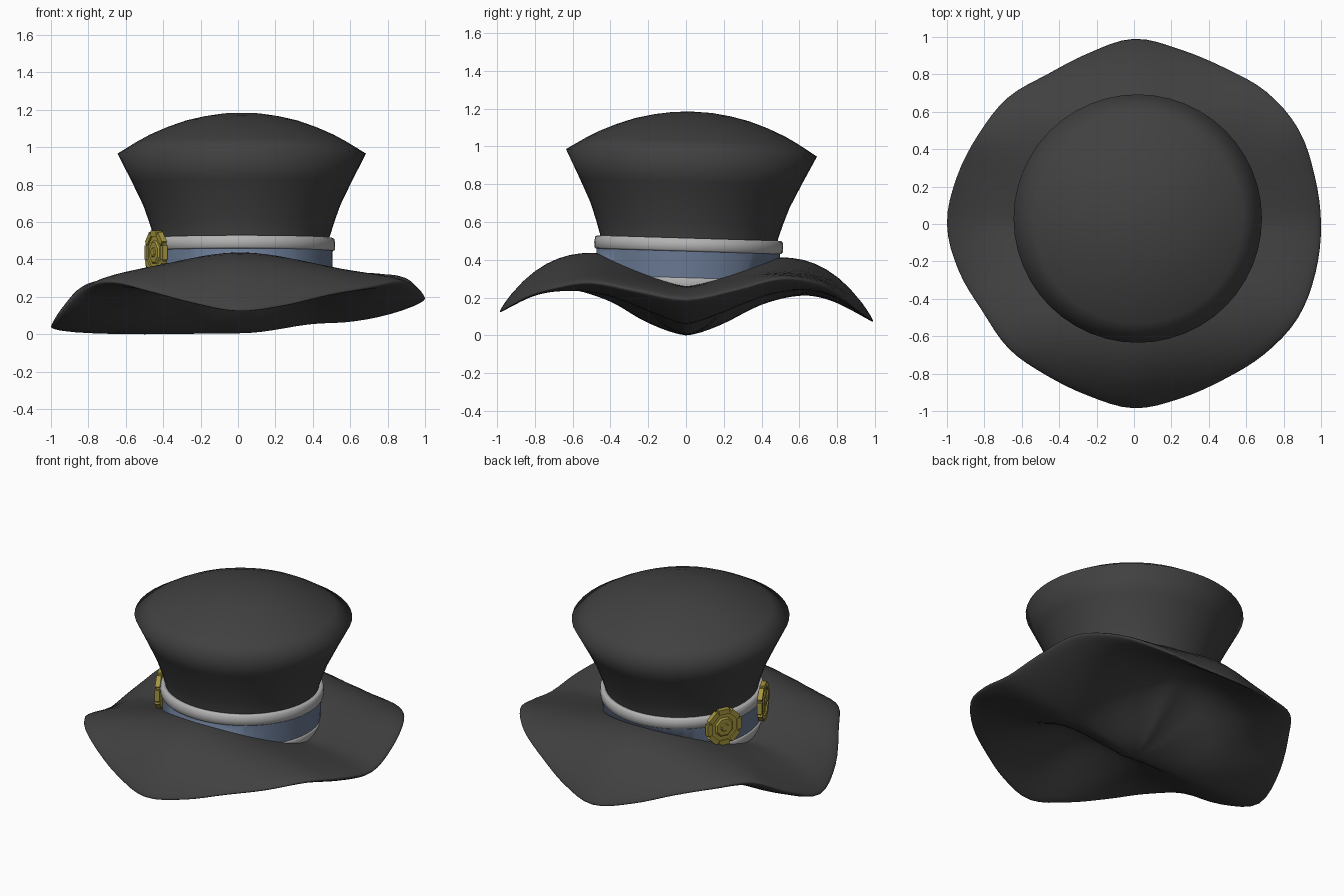
import bpy, bmesh, math
from mathutils import Matrix, Vector

cube = bpy.data.objects.get("Cube")
if cube:
    bpy.data.objects.remove(cube, do_unlink=True)


def material(name, rgb):
    m = bpy.data.materials.new(name)
    m.use_nodes = True
    m.diffuse_color = (*rgb, 1)
    bsdf = next(n for n in m.node_tree.nodes if n.type == 'BSDF_PRINCIPLED')
    bsdf.inputs["Base Color"].default_value = (*rgb, 1)
    return m


FELT = material("dark_felt", (0.052, 0.052, 0.052))
TRIM = material("pale_grey_trim", (0.45, 0.45, 0.45))
RIBBON = material("blue_ribbon", (0.14, 0.19, 0.29))
GOLD = material("gold", (0.38, 0.31, 0.05))

# Brim outline and edge height, one value every 15 degrees from +x
RADIUS = [1.0, 1.0, 1.015, 1.0, .965, .965, .99, .945, .925, .955, .96, .98,
          1.0, .97, .935, .945, .935, .95, .985, .965, .96, .985, 1.01, 1.005]
EDGE = [.19, .24, .30, .27, .20, .12, .075, .12, .19, .245, .25, .13,
        .04, .12, .25, .28, .23, .17, .125, .155, .21, .25, .28, .235]


def sample(table, angle):
    """Smooth periodic interpolation of a table around the circle."""
    n = len(table)
    f = (angle / math.tau) % 1 * n
    i, t = int(f), f % 1
    a, b, c, d = (table[(i + k) % n] for k in (-1, 0, 1, 2))
    return b + t / 2 * (c - a + t * (2 * a - 5 * b + 4 * c - d + t * (3 * (b - c) + d - a)))


def brim_height(angle, u, top):
    """Height of the upper or lower brim skin at fraction u of its radius."""
    s = abs(math.sin(angle))
    if top:
        middle, power, half = 0.2, 2.3, 0.03
        fold = 0.225 + 0.005 * math.cos(angle) + 0.17 * s ** 1.3
    else:
        middle, power, half = 0.035, 1.7, -0.03
        fold = 0.06 + 0.03 * math.cos(angle) + 0.32 * s ** 1.5
    fold -= 0.012 * math.sin(angle)
    offset = half * math.sqrt(1 - u ** 9)
    if u < 0.5:
        return middle + (fold - middle) * (1 - math.cos(math.tau * u)) / 2 + offset
    return fold + (sample(EDGE, angle) - fold) * (2 * u - 1) ** power + offset


def finish(name, bm, mat, smooth=True):
    bmesh.ops.recalc_face_normals(bm, faces=bm.faces)
    mesh = bpy.data.meshes.new(name)
    bm.to_mesh(mesh)
    bm.free()
    mesh.materials.append(mat)
    if smooth:
        mesh.shade_smooth()
    ob = bpy.data.objects.new(name, mesh)
    bpy.context.scene.collection.objects.link(ob)
    return ob


def skin(bm, rings, closed=False):
    """Bridge rings of vertices; a ring of one vertex is a pole."""
    pairs = list(zip(rings, rings[1:]))
    if closed:
        pairs.append((rings[-1], rings[0]))
    for a, b in pairs:
        n = max(len(a), len(b))
        for i in range(n):
            j = (i + 1) % n
            corners = [a[i % len(a)], a[j % len(a)], b[j % len(b)], b[i % len(b)]]
            bm.faces.new(list(dict.fromkeys(corners)))


def make_brim(segments=96):
    bm = bmesh.new()
    steps = [k / 16 for k in range(16)] + [.965, .985, .996]
    layers = [(u, True) for u in steps] + [(1, True)]
    layers += [(u, False) for u in reversed(steps)]
    rings = []
    for u, top in layers:
        ring = []
        for i in range(segments if u else 1):
            a = math.tau * i / segments
            r = u * sample(RADIUS, a)
            ring.append(bm.verts.new((r * math.cos(a), r * math.sin(a),
                                      brim_height(a, u, top))))
        rings.append(ring)
    skin(bm, rings)
    return finish("brim", bm, FELT)


TILT = 0.03
CENTRE_X = 0.02


def lathe(name, profile, mat, closed=False, segments=48):
    """Turn a profile about the tilted crown axis, resting it inside the brim."""
    bm = bmesh.new()
    rings = []
    for r, h in profile:
        ring = []
        for i in range(segments if r else 1):
            a = math.tau * i / segments
            x, y = CENTRE_X + r * math.cos(a), r * math.sin(a)
            y, z = y + TILT * h, h - TILT * y
            around = math.atan2(y, x)
            u = math.hypot(x, y) / sample(RADIUS, around)
            floor = (brim_height(around, u, True) + brim_height(around, u, False)) / 2
            ring.append(bm.verts.new((x, y, max(z, floor))))
        rings.append(ring)
    skin(bm, rings, closed)
    return finish(name, bm, mat)


make_brim()

# Flared crown with a domed top
lathe("crown", [(.465, .15), (.465, .4), (.47, .52), (.495, .6), (.527, .69),
                (.585, .81), (.664, .966), (.56, 1.03), (.49, 1.068),
                (.4, 1.107), (.3, 1.142), (.2, 1.165), (.1, 1.18), (0, 1.184)], FELT)

# Ribbon and its two trims
lathe("ribbon", [(.482, .2), (.483, .3), (.487, .47)], RIBBON)
lathe("upper_trim", [(.465, .447), (.49, .445), (.498, .452), (.5, .48),
                     (.496, .508), (.486, .515), (.465, .515)], TRIM, closed=True)
lathe("lower_trim", [(.465, .25), (.488, .25), (.492, .26), (.492, .298),
                     (.488, .305), (.465, .305)], TRIM, closed=True)


def medallion(name, degrees, height):
    """Eight-sided badge: plate, rim blocks, raised hub and stud."""
    bm = bmesh.new()

    def drum(radius, top, z0, z1):
        bmesh.ops.create_cone(
            bm, cap_ends=True, segments=8, radius1=radius, radius2=top * radius,
            depth=z1 - z0, matrix=Matrix.Translation((0, 0, (z0 + z1) / 2))
            @ Matrix.Rotation(math.pi / 8, 4, 'Z'))

    drum(.116, 1, -.014, .006)
    drum(.066, .85, .006, .015)
    drum(.028, .8, .015, .022)
    for i in range(8):
        block = Matrix.Rotation(math.tau * i / 8, 4, 'Z') @ Matrix.Translation((.102, 0, 0))
        bmesh.ops.create_cube(bm, size=1, matrix=block @ Matrix.Diagonal((.032, .074, .03, 1)))
    a = math.radians(degrees)
    out = Vector((math.cos(a), math.sin(a), 0))
    up = Vector((0, 0, 1))
    frame = Matrix((up.cross(out), up, out)).transposed().to_4x4()
    place = Matrix.Translation(Vector((CENTRE_X, 0.01, height)) + out * .502)
    bm.transform(place @ frame)
    return finish(name, bm, GOLD, smooth=False)


medallion("front_medallion", 204, .438)
medallion("side_medallion", 155, .425)
